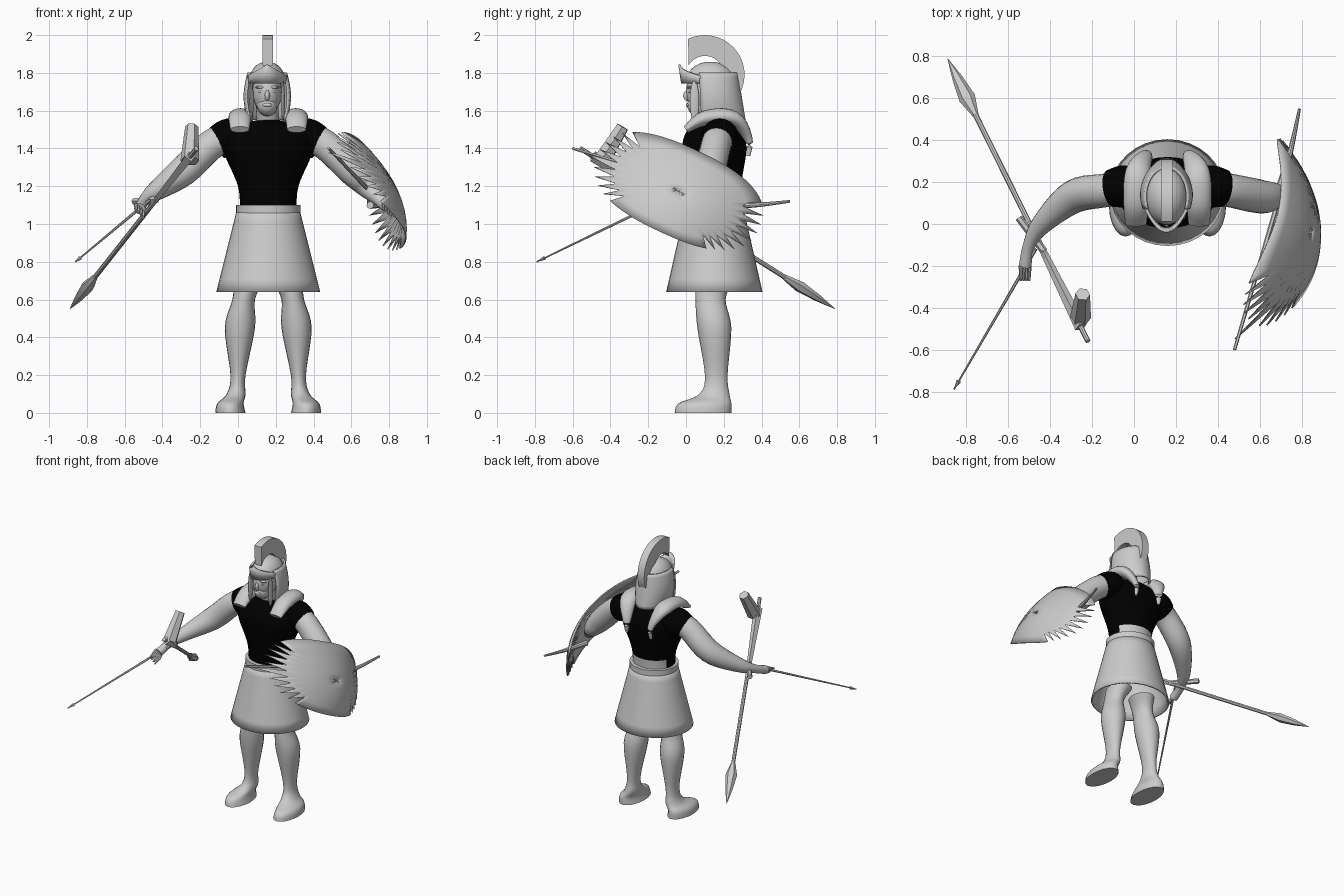
import bpy
import math
from mathutils import Vector

cube = bpy.data.objects.get("Cube")
if cube:
    bpy.data.objects.remove(cube, do_unlink=True)

CENTRE = .16  # body centre line in x
parts = []


def material(name, value):
    colour = (value, value, value, 1)
    mat = bpy.data.materials.new(name)
    mat.use_nodes = True
    mat.diffuse_color = colour
    mat.node_tree.nodes["Principled BSDF"].inputs["Base Color"].default_value = colour
    return mat


GREY = material("light grey", .6)
BLACK = material("black cloth", 0)


def sheet(name, rows, wrap=False, caps=False, mat=GREY, thickness=0):
    """Quad surface through rows of points."""
    count = len(rows[0])
    faces = []
    for r in range(len(rows) - 1):
        low, high = r * count, (r + 1) * count
        for i in range(count if wrap else count - 1):
            j = (i + 1) % count
            faces.append((low + i, low + j, high + j, high + i))
    if caps:
        last = (len(rows) - 1) * count
        faces.append(tuple(reversed(range(count))))
        faces.append(tuple(range(last, last + count)))
    mesh = bpy.data.meshes.new(name)
    mesh.from_pydata([point for row in rows for point in row], [], faces)
    mesh.materials.append(mat)
    ob = bpy.data.objects.new(name, mesh)
    bpy.context.collection.objects.link(ob)
    if thickness:
        solid = ob.modifiers.new("thickness", 'SOLIDIFY')
        solid.thickness = thickness
        solid.offset = 0
    parts.append(ob)
    return ob


def smooth_path(rings, steps):
    """Catmull-Rom interpolation of ring tuples."""
    path = [Vector(ring) for ring in rings]
    last = len(path) - 1
    out = []
    for i in range(last):
        a, b, c, d = path[max(i - 1, 0)], path[i], path[i + 1], path[min(i + 2, last)]
        for k in range(steps):
            t = k / steps
            leave, arrive = (c - a) / 2, (d - b) / 2
            ease = t * t * (3 - 2 * t)
            out.append(b.lerp(c, ease) + leave * (t * (1 - t) ** 2) - arrive * (t * t * (1 - t)))
    return out + [path[last]]


def loft(name, rings, sides=20, steps=5, level=False, caps=True, mat=GREY, thickness=0):
    """Rings of x, y, z, width and optional depth, level or square to the path."""
    path = smooth_path(rings, steps)
    rows = []
    for i, ring in enumerate(path):
        centre = Vector(ring[:3])
        side, up = Vector((1, 0, 0)), Vector((0, 1, 0))
        if not level:
            along = Vector(path[min(i + 1, len(path) - 1)][:3]) - Vector(path[max(i - 1, 0)][:3])
            side = along.cross(Vector((0, 0, 1))).normalized()
            up = side.cross(along).normalized()
        turns = [math.tau * k / sides for k in range(sides)]
        rows.append([centre + side * ring[3] * math.cos(a) + up * ring[-1] * math.sin(a) for a in turns])
    return sheet(name, rows, True, caps, mat, thickness)


def rod(name, start, end, start_radius, end_radius, sides=6):
    loft(name, [(*start, start_radius), (*end, end_radius)], sides, 1)


def ball(name, location, size):
    bpy.ops.mesh.primitive_uv_sphere_add(segments=20, ring_count=12, location=location)
    ob = bpy.context.object
    ob.name = name
    ob.scale = size
    ob.data.materials.append(GREY)
    parts.append(ob)


def mirrored(rings, sign):
    """Turns offsets from the body centre line into positions."""
    return [(CENTRE + sign * ring[0], *ring[1:]) for ring in rings]


# Torso with dark shirt; the hem is higher at the back
torso = loft("torso", [(CENTRE, .15, z, width, depth) for z, width, depth in (
    (1.05, .15, .13), (1.2, .16, .14), (1.4, .24, .17), (1.5, .2, .14), (1.55, .06, .07))],
    sides=32, level=True, mat=BLACK)
torso.data.materials.append(GREY)
for face in torso.data.polygons:
    hem = 1.16 if face.center.y > .2 else 1.1
    face.material_index = int(face.center.z < hem)

# Flared skirt and belt
skirt_top, skirt_bottom = (CENTRE, .15, 1.08, .16, .15), (CENTRE, .15, .64, .27, .25)
loft("skirt", [skirt_top, skirt_bottom], sides=32, level=True, caps=False, thickness=.01)
loft("belt", [(CENTRE, .15, z, .17, .16) for z in (1.04, 1.1)], sides=32, steps=1, level=True)

# Limbs, sleeves and shoulder cloth, as offsets from the centre line
leg = [(.1, .15, .7, .08, .1), (.13, .13, .6, .06, .08), (.15, .15, .45, .08, .09),
       (.16, .16, .2, .04, .06), (.17, .15, .1, .05, .08), (.2, .1, .05, .07, .14),
       (.2, .09, 0, .08, .15)]
upper_arm = [(.2, .18, 1.46, .08), (.3, .16, 1.42, .08), (.45, .13, 1.28, .08)]
forearms = {
    "right": [(.6, 0, 1.17, .05), (.66, -.1, 1.12, .03), (.68, -.2, 1.08, .03)],
    "left": [(.52, .13, 1.2, .06), (.58, .08, 1.14, .04), (.63, .03, 1.09, .03)]}
sleeve = [(.12, .18, 1.46, .07), (.2, .18, 1.46, .1), (.27, .17, 1.43, .09)]
cloth = [(.15, 0, 1.5, .05, .02), (.15, .1, 1.56, .06, .04), (.14, .25, 1.56, .06, .04),
         (.1, .33, 1.45, .03, .02), (.1, .33, 1.36, .01, .01)]
for label, sign in (("right", -1), ("left", 1)):
    arm = upper_arm + forearms[label]
    loft(label + "_leg", mirrored(leg, sign), level=True)
    loft(label + "_arm", mirrored(arm, sign))
    loft(label + "_sleeve", mirrored(sleeve, sign), mat=BLACK)
    loft(label + "_shoulder_cloth", mirrored(cloth, sign))
    hand = Vector(mirrored(arm, sign)[-1][:3])
    for k in range(4):
        knuckle = hand + Vector((k - 1.5, 0, 1.5 - k)) * .013
        rod(label + "_finger", knuckle, knuckle + Vector((0, -.07, -.03)), .012, .006)

# Head and face
FACE = CENTRE - .005
rod("neck", (CENTRE, .16, 1.5), (FACE, .12, 1.62), .06, .06, sides=20)
ball("skull", (FACE, .1, 1.7), (.078, .1, .12))
ball("jaw", (FACE, .075, 1.63), (.055, .07, .06))
ball("nose", (FACE, .01, 1.68), (.014, .025, .03))
ball("mouth", (FACE, .01, 1.63), (.025, .01, .01))
for label, sign in (("right", -1), ("left", 1)):
    ball(label + "_brow", (FACE + sign * .035, .02, 1.724), (.03, .015, .008))
    ball(label + "_eye", (FACE + sign * .033, .018, 1.7), (.014, .008, .007))
    ball(label + "_cheek_guard", (FACE + sign * .083, .045, 1.65), (.01, .025, .11))

# Helmet dome and neck guard
quarter = [math.pi / 2 * k / 8 for k in range(8)]
loft("helmet_dome", [(FACE, .13, 1.745 + .115 * math.sin(a), .1 * math.cos(a), .135 * math.cos(a))
                     for a in quarter], sides=28, steps=1, level=True)
guard_rows = []
for t in (k / 10 for k in range(11)):
    width = .1 + .02 * math.sin(math.pi * t)
    depth = .14 + .02 * t
    turns = [math.radians(10 * k - 115) for k in range(24)]
    guard_rows.append([(FACE + width * math.sin(a), .13 + .02 * t + depth * math.cos(a), 1.8 - .25 * t)
                       for a in turns])
sheet("helmet_neck_guard", guard_rows, thickness=.012)

# Peaked brow plate of the helmet
across = [k / 8 for k in range(-8, 9)]
sheet("helmet_brow", [[(FACE + .1 * t, .11 * t * t - .02 - .015 * h, 1.745 + .1 * h * (1 - .6 * abs(t)))
                       for t in across] for h in (0, .5, 1)], thickness=.012)


# Fan-shaped crest from the brow to the nape
def crest_point(x, t, start, radius):
    a = math.radians(start + (-30 - start) * t)
    return (x, .1 + radius * math.cos(a), 1.79 + radius * math.sin(a))


crest_rows = []
for t in (k / 16 for k in range(17)):
    left, right = FACE + .03, FACE - .025
    crest_rows.append([crest_point(left, t, 115, .21), crest_point(right, t, 115, .21),
                       crest_point(right, t, 150, .1), crest_point(left, t, 150, .1)])
sheet("helmet_crest", crest_rows, wrap=True, caps=True)

# Domed shield with torn edges at the front and the lower back
TILT = math.radians(-25)
RIM_COUNT = 120


def shield_point(a, scale):
    c, s = math.cos(a), math.sin(a)
    reach = scale / (abs(c / .47) ** 2.5 + abs(s / .235) ** 2.5) ** .4
    u, v = reach * c, reach * s + .025
    y = u * math.cos(TILT) - v * math.sin(TILT) - .05
    z = u * math.sin(TILT) + v * math.cos(TILT) + 1.15
    return (.89 - .9 * (y + .05) ** 2 - 1.1 * (z - .97) ** 2, y, z)


def rim_scale(k):
    degrees = 360 * k / RIM_COUNT
    torn = 150 < degrees < 212 or degrees > 320 or degrees < 16
    if k == RIM_COUNT // 2 + 1:
        return 1.17
    return .75 if torn and k % 2 == 0 else 1


shield_rows = []
for f in (.01, .2, .4, .6, .8, 1):
    shield_rows.append([shield_point(math.tau * k / RIM_COUNT, f * rim_scale(k)) for k in range(RIM_COUNT)])
sheet("shield", shield_rows, wrap=True, thickness=.008)

# Blade held behind the shield
rod("left_blade", (.48, -.6, 1.4), (.7, .15, 1.17), .008, .012)
loft("left_blade_grip", [(.7, .18, 1.1, .02), (.75, .36, 1.1, .013), (.79, .55, 1.12, .007)], sides=8)

# Long spear with leaf head, side blade, wedge butt and guard
tip, tail = Vector((-.89, .79, .55)), Vector((-.22, -.56, 1.4))
rod("spear_shaft", tip.lerp(tail, .18), tail, .013, .013, sides=8)
loft("spear_head", [(*tip.lerp(tail, t), width, depth) for t, width, depth in (
    (.2, .015, .015), (.14, .04, .03), (.07, .025, .02), (0, .001, .001))], sides=6, steps=1)
rod("spear_blade", tip.lerp(tail, .63), tip.lerp(tail, .95), .014, .03, sides=4)
rod("spear_butt", (-.245, -.335, 1.515), (-.255, -.445, 1.335), .035, .05)
rod("spear_guard", (-.55, .03, 1.12), (-.43, -.13, 1.13), .018, .018)

# Thin javelin in the right hand
point, grip = Vector((-.86, -.79, .8)), Vector((-.47, -.12, 1.125))
rod("javelin", point, grip, .004, .009)
rod("javelin_tip", point.lerp(grip, .06), point, .011, .001)

# Smooth shading with sharp edges kept
for ob in bpy.context.view_layer.objects:
    ob.select_set(ob in parts)
bpy.context.view_layer.objects.active = parts[0]
bpy.ops.object.shade_smooth_by_angle(angle=math.radians(40))
